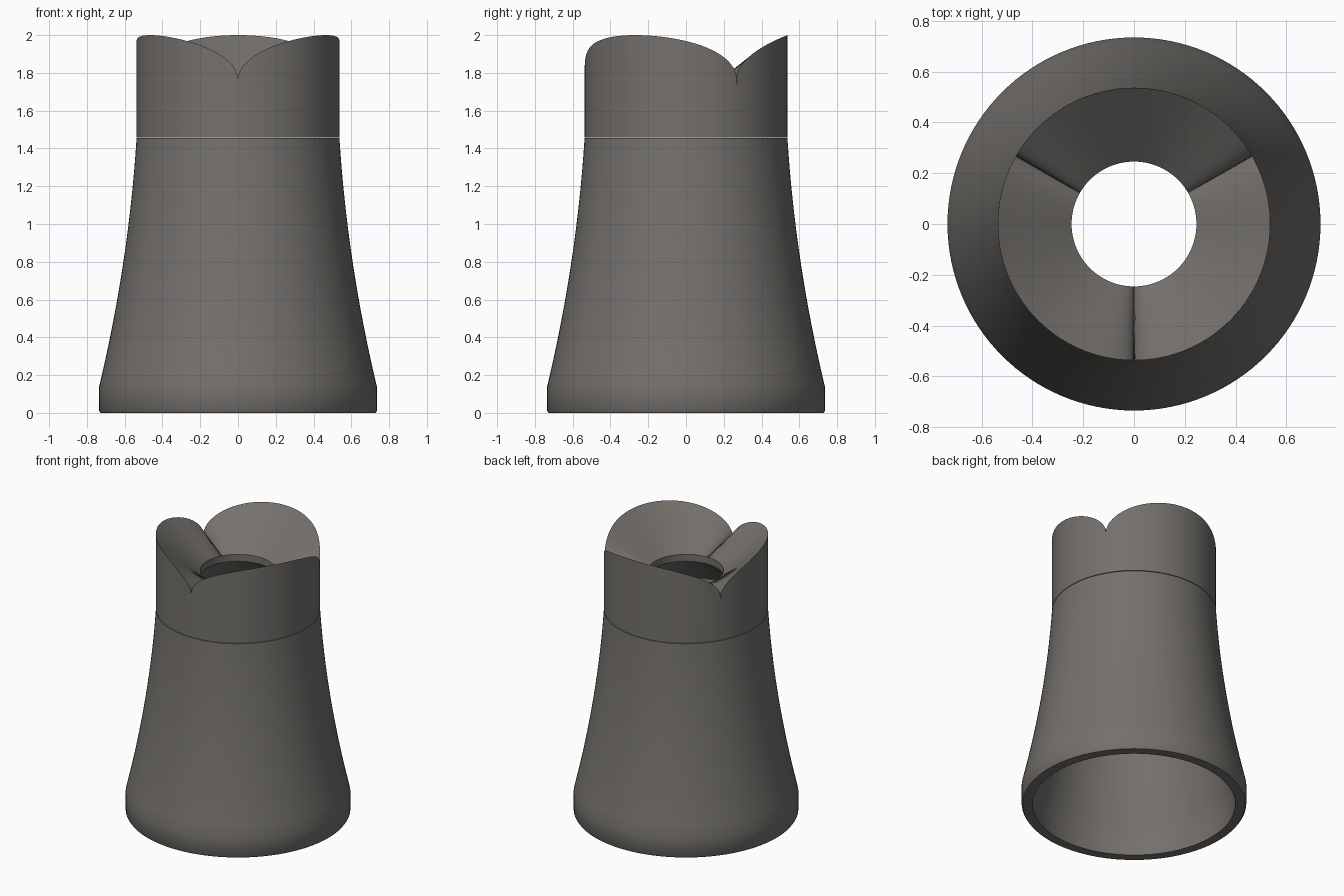
import bpy
import bmesh
from math import sin, cos, pi, radians

cube = bpy.data.objects.get("Cube")
if cube:
    bpy.data.objects.remove(cube, do_unlink=True)

stone = bpy.data.materials.new("warm_grey")
stone.use_nodes = True
colour = (0.175, 0.164, 0.151, 1)
stone.diffuse_color = colour
bsdf = stone.node_tree.nodes["Principled BSDF"]
bsdf.inputs["Base Color"].default_value = colour
bsdf.inputs["Roughness"].default_value = 0.8


def ring_solid(name, angles, rings):
    """Bridge a closed loop of rings; each ring is (radius, list of heights)."""
    bm = bmesh.new()
    loops = [[bm.verts.new((r * cos(a), r * sin(a), z)) for a, z in zip(angles, heights)]
             for r, heights in rings]
    n = len(angles)
    for k, low in enumerate(loops):
        high = loops[(k + 1) % len(loops)]
        for i in range(n):
            j = (i + 1) % n
            bm.faces.new((low[i], low[j], high[j], high[i]))
    bmesh.ops.recalc_face_normals(bm, faces=bm.faces)
    mesh = bpy.data.meshes.new(name)
    bm.to_mesh(mesh)
    bm.free()
    mesh.materials.append(stone)
    obj = bpy.data.objects.new(name, mesh)
    bpy.context.collection.objects.link(obj)
    bpy.ops.object.select_all(action="DESELECT")
    obj.select_set(True)
    bpy.context.view_layer.objects.active = obj
    bpy.ops.object.shade_smooth_by_angle(angle=radians(35))


# Flared hollow base: straight foot, then a smooth concave taper
WALL, SEAM, FOOT, TOP_R, FOOT_R = 0.072, 1.454, 0.14, 0.537, 0.735
STEPS = 16
taper = []
for i in range(STEPS + 1):
    t = i / STEPS
    drop = 1 - t
    radius = TOP_R + (FOOT_R - TOP_R) * (0.42 * drop + 0.58 * drop ** 2)
    taper.append((radius, FOOT + (SEAM - FOOT) * t))
outer = [(0.728, 0), (FOOT_R, 0.01)] + taper
inner = [(TOP_R - 0.05, SEAM)]
inner += [(r - WALL, z) for r, z in reversed(taper[:-1])] + [(FOOT_R - WALL, 0)]
segments = 128
base_angles = [2 * pi * i / segments for i in range(segments)]
ring_solid("flared_base", base_angles,
           [(r, [z] * segments) for r, z in outer + inner])

# Crown: three rounded lobes with a thin slit at each notch
LOBE_STEPS = 40
crown_angles, rim = [], []
for lobe in range(3):
    for s in range(LOBE_STEPS):
        u = pi * s / LOBE_STEPS
        crown_angles.append(-pi / 2 + lobe * 2 * pi / 3 + pi / 3 * (1 - cos(u)))
        rim.append(1.765 + 0.235 * sin(u) if s else 1.74)


def level(z):
    return [z] * len(crown_angles)


ring_solid("lobed_crown", crown_angles, [
    (TOP_R, level(SEAM + 0.004)),         # outer wall foot
    (TOP_R, rim),                         # lobed rim
    (0.246, level(1.735)),                # funnel down to the opening
    (0.246, level(1.685)),                # opening lip
    (TOP_R - 0.05, level(SEAM + 0.004)),  # conical underside
])
